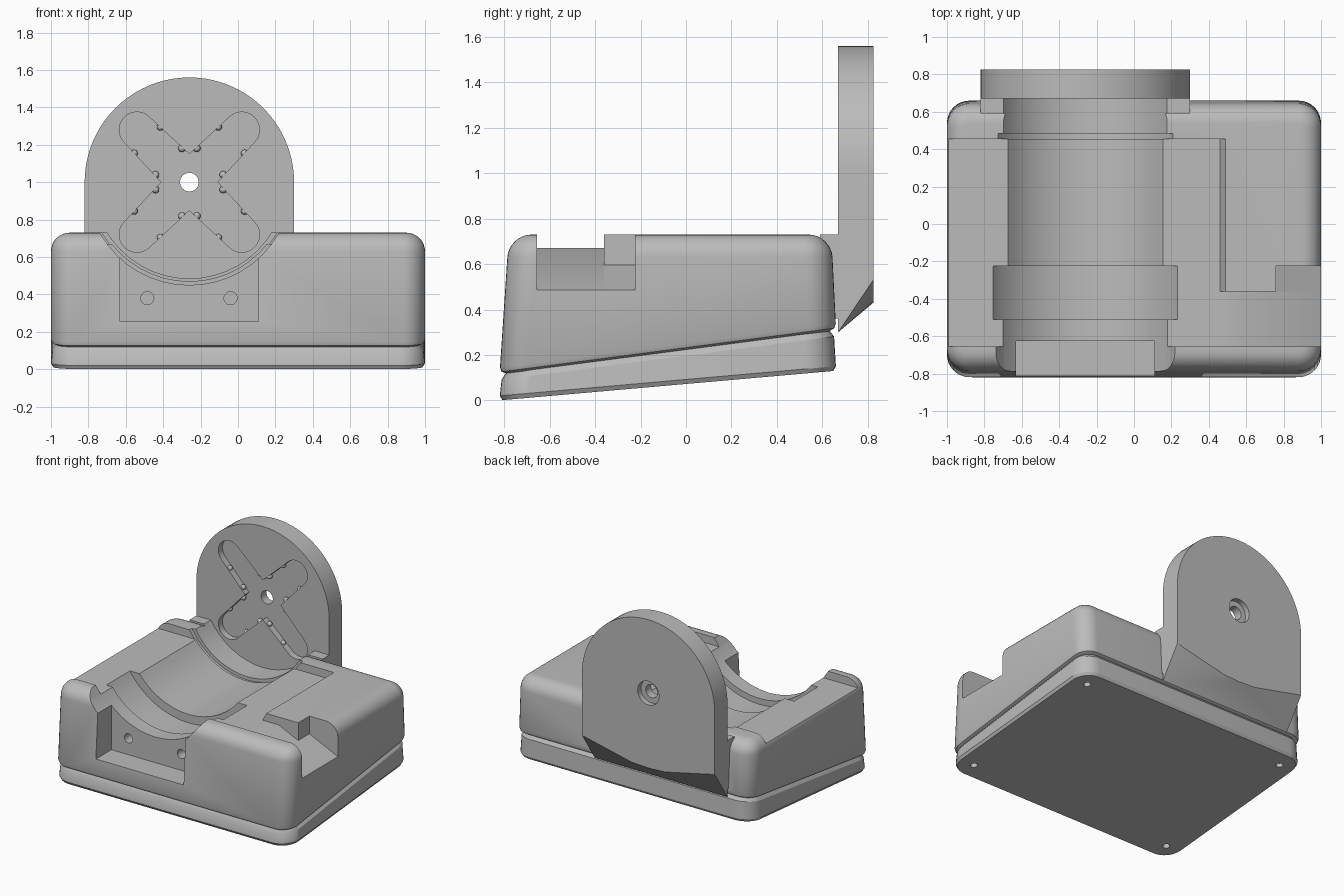
import bpy, bmesh
from math import sin, cos, pi, radians
from mathutils import Vector

if "Cube" in bpy.data.objects:
    bpy.data.objects.remove(bpy.data.objects["Cube"], do_unlink=True)

grey = bpy.data.materials.new("plain grey")
grey.use_nodes = True
grey.diffuse_color = (0.5, 0.5, 0.5, 1)
grey.node_tree.nodes["Principled BSDF"].inputs["Base Color"].default_value = (0.5, 0.5, 0.5, 1)

AX, AZ = -0.26, 1.0              # cradle axis
LEFT, RIGHT = -0.82, 0.30        # back plate edges
FRONT, BACK = -0.82, 0.67


def finish(name, bm):
    bmesh.ops.recalc_face_normals(bm, faces=bm.faces)
    mesh = bpy.data.meshes.new(name)
    bm.to_mesh(mesh)
    bm.free()
    mesh.materials.append(grey)
    ob = bpy.data.objects.new(name, mesh)
    bpy.context.collection.objects.link(ob)
    return ob


def prism(name, points, y0, y1):
    """Extrude an x-z outline along y."""
    bm = bmesh.new()
    a = [bm.verts.new((x, y0, z)) for x, z in points]
    b = [bm.verts.new((x, y1, z)) for x, z in points]
    bm.faces.new(a)
    bm.faces.new(b[::-1])
    for i in range(len(a)):
        j = (i + 1) % len(a)
        bm.faces.new((a[i], b[i], b[j], a[j]))
    return finish(name, bm)


def box(x0, x1, z0, z1):
    return [(x0, z0), (x1, z0), (x1, z1), (x0, z1)]


def arc(cx, cz, r, a0=0, a1=360, n=48, closed=True):
    count = n if closed else n + 1
    angles = [radians(a0 + (a1 - a0) * i / n) for i in range(count)]
    return [(cx + r * cos(a), cz + r * sin(a)) for a in angles]


def rounded_plan(inset, y0, y1, r, n=8):
    """Rounded rectangle in x-y."""
    r = max(r - inset, 0.02)
    hx, y0, y1 = 1 - inset - r, y0 + inset + r, y1 - inset - r
    pts = []
    for k, (cx, cy) in enumerate([(hx, y1), (-hx, y1), (-hx, y0), (hx, y0)]):
        pts += arc(cx, cy, r, 90 * k, 90 * k + 90, n, False)
    return pts


def loft(name, rings):
    bm = bmesh.new()
    loops = [[bm.verts.new(p) for p in ring] for ring in rings]
    for a, b in zip(loops, loops[1:]):
        for i in range(len(a)):
            j = (i + 1) % len(a)
            bm.faces.new((a[i], a[j], b[j], b[i]))
    bm.faces.new(loops[0][::-1])
    bm.faces.new(loops[-1])
    return finish(name, bm)


def combine(target, tool, operation="DIFFERENCE"):
    tool.hide_render = True
    mod = target.modifiers.new("cut", "BOOLEAN")
    mod.operation, mod.solver, mod.object = operation, "EXACT", tool
    bpy.context.view_layer.objects.active = target
    bpy.ops.object.modifier_apply(modifier=mod.name)
    bpy.data.objects.remove(tool, do_unlink=True)


def bottom(y):
    return (y - FRONT) * 0.088


def seam(y):
    return 0.115 + (y - FRONT) * 0.13


# Tilted base with a rounded outline
def base_ring(inset, height):
    return [(x, y, height(y)) for x, y in rounded_plan(inset, FRONT, 0.66, 0.14)]


base = loft("base", [
    base_ring(0.012, bottom),
    base_ring(0.0, lambda y: bottom(y) + 0.02),
    base_ring(0.008, lambda y: seam(y) - 0.025),
    base_ring(0.03, lambda y: seam(y) + 0.005)])

# Small screw holes under the base
for sx in (-0.87, 0.87):
    for y in (-0.69, 0.53):
        bm = bmesh.new()
        bmesh.ops.create_cone(bm, cap_ends=True, segments=16, radius1=0.025, radius2=0.025, depth=0.06)
        bmesh.ops.translate(bm, verts=bm.verts, vec=(sx, y, bottom(y)))
        combine(base, finish("base_hole", bm))


# Body with tapered ends and a rounded top edge
def body_ring(inset, height):
    ring = []
    for x, y in rounded_plan(inset, FRONT, BACK, 0.12):
        z = height(y)
        t = (z - 0.13) / 0.6
        ring.append((x, y + (0.04 * t if y < 0 else -0.03 * t), z))
    return ring


rings = [body_ring(0.03, seam), body_ring(0.008, lambda y: seam(y) + 0.01),
         body_ring(0.0, lambda y: seam(y) + 0.03)]
for i in range(9):
    a = pi / 2 * i / 8
    rings.append(body_ring(0.1 * (1 - cos(a)), lambda y: 0.63 + 0.1 * sin(a)))
body = loft("body", rings)

# Square shoulder that meets the back plate
combine(body, prism("shoulder", box(LEFT, RIGHT, 0.36, 0.73), 0.59, 0.672), "UNION")

# Sunken top area, the cross channel and the side notch
combine(body, prism("recess", [(-1.2, 0.67), (0.46, 0.67), (0.5, 0.75), (0.5, 1), (-1.2, 1)], -0.655, 0.455))
combine(body, prism("channel", [(0.3, 0.67), (0.595, 0.67), (1, 0.485), (1.2, 0.394), (1.2, 1), (0.3, 1)],
                    -0.655, -0.36))
combine(body, prism("notch", [(0.76, 0.595), (1, 0.485), (1.2, 0.394), (1.2, 1), (0.76, 1)], -0.4, -0.225))

# Stepped cradle along the axis: radius, start, end
for r, y0, y1 in [(0.55, -1, -0.5), (0.595, -0.51, -0.225), (0.53, -0.24, 0.46),
                  (0.54, 0.455, 0.485), (0.515, 0.48, 0.9)]:
    combine(body, prism("cradle", arc(AX, AZ, r), y0, y1))

# Front opening with two screw holes
combine(body, prism("opening", box(-0.63, 0.11, 0.255, 1), -1, -0.625))
for x in (-0.485, -0.04):
    combine(body, prism("front_hole", arc(x, 0.38, 0.035, n=20), -0.7, -0.53))

# Round-topped back plate with a sloping underside
bm = bmesh.new()
outline = arc(AX, AZ, 0.56, 0, 180, 40, False)
for x, z in outline:
    bm.verts.new((x, BACK, z))
    bm.verts.new((x, 0.825, z))
for x in (LEFT, RIGHT):
    bm.verts.new((x, BACK, 0.30))
    bm.verts.new((x, 0.825, 0.53))
for dx in (-0.14, 0, 0.14):
    bm.verts.new((AX + dx, 0.825, 0.43 + abs(dx) * 0.05))
bmesh.ops.convex_hull(bm, input=bm.verts)
bmesh.ops.dissolve_limit(bm, angle_limit=0.01, verts=bm.verts, edges=bm.edges)
plate = finish("back_plate", bm)

# Cross-shaped pocket, centre hole and counterbore
axis = Vector((AX, AZ))
for angle in (45, 135):
    pts = []
    for turn in (angle, angle + 180):
        a = radians(turn)
        tip = axis + 0.396 * Vector((cos(a), sin(a)))
        pts += arc(tip.x, tip.y, 0.095, turn - 90, turn + 90, 14, False)
        side = axis + 0.11 * Vector((-sin(a), cos(a)))
        pts.append(tuple(side))
    combine(plate, prism("pocket", pts, 0.6, 0.72))
combine(plate, prism("centre_hole", arc(AX, AZ, 0.05, n=32), 0.6, 0.9))
combine(plate, prism("counterbore", arc(AX, AZ, 0.09, n=32), 0.785, 0.9))

# Grip bumps along the pocket walls
bm = bmesh.new()
for turn in (45, 135, 225, 315):
    a = radians(turn)
    for along in (0.156, 0.318):
        for side in (-0.1, 0.1):
            x = AX + along * cos(a) - side * sin(a)
            z = AZ + along * sin(a) + side * cos(a)
            made = bmesh.ops.create_uvsphere(bm, u_segments=12, v_segments=8, radius=0.02)
            bmesh.ops.translate(bm, verts=made["verts"], vec=(x, 0.695, z))
bumps = finish("grip_bumps", bm)

# Smooth the curves and keep the edges sharp
bpy.ops.object.select_all(action="DESELECT")
for ob in (base, body, plate, bumps):
    ob.select_set(True)
bpy.context.view_layer.objects.active = body
bpy.ops.object.shade_smooth_by_angle(angle=radians(30))
